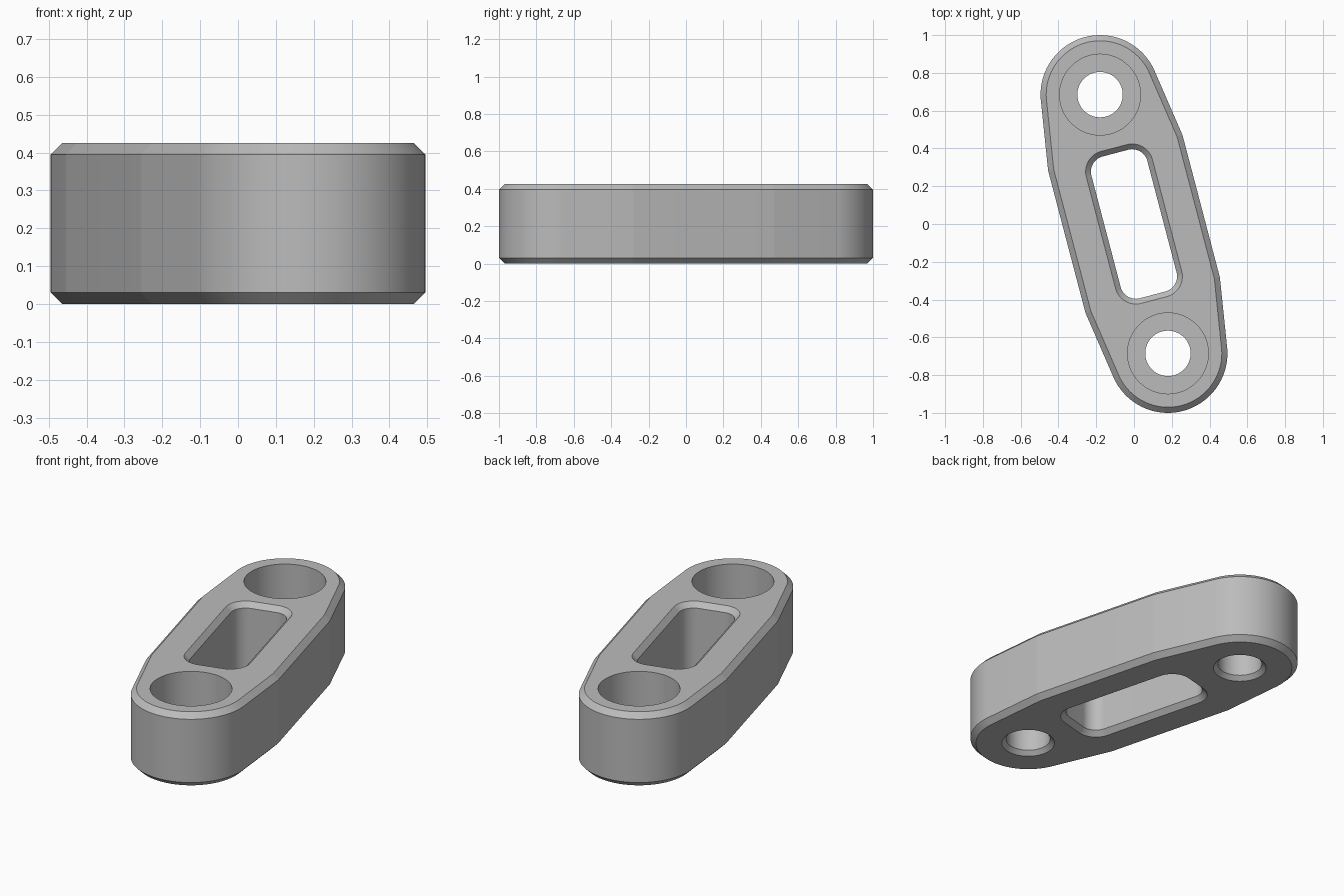
import bpy, bmesh, math
from mathutils import Vector, Matrix

cube = bpy.data.objects.get("Cube")
if cube:
    bpy.data.objects.remove(cube, do_unlink=True)

HEIGHT = 0.425
CHAMFER = 0.03
STEPS = 180
TILT = math.radians(14.7)
BOLT = 0.708          # distance of each bolt hole from the centre


def outline(discs, grow):
    """Points of the hull around (x, y, radius) discs, offset outward by grow."""
    points = []
    for i in range(STEPS):
        a = 2 * math.pi * i / STEPS
        d = Vector((math.cos(a), math.sin(a)))
        x, y, r = max(discs, key=lambda c: c[0] * d.x + c[1] * d.y + c[2])
        points.append(Vector((x, y)) + d * (r + grow))
    return points


def wall(bm, discs, levels):
    """Stack offset outlines at (grow, z) levels and join them with quads."""
    rings = [[bm.verts.new((p.x, p.y, z)) for p in outline(discs, grow)]
             for grow, z in levels]
    for low, high in zip(rings, rings[1:]):
        for i in range(STEPS):
            j = (i + 1) % STEPS
            bm.faces.new((low[i], low[j], high[j], high[i]))
    return rings[0], rings[-1]


def ring_edges(bm, ring):
    return [bm.edges.get((ring[i - 1], ring[i])) for i in range(STEPS)]


def four_corners(x, y, r):
    return [(sx * x, sy * y, r) for sx in (-1, 1) for sy in (-1, 1)]


bm = bmesh.new()
walls = []

# Outer body: two round ends and a wider waist, chamfered top and bottom
body = [(0, s * BOLT, 0.315) for s in (-1, 1)] + four_corners(0.268, 0.382, 0.1)
walls.append(wall(bm, body, [(-CHAMFER, 0), (0, CHAMFER),
                             (0, HEIGHT - CHAMFER), (-CHAMFER, HEIGHT)]))

# Central rounded slot with chamfered rims
slot = four_corners(0.07, 0.305, 0.083)
rim = 0.028
walls.append(wall(bm, slot, [(rim, 0), (0, rim), (0, HEIGHT - rim), (rim, HEIGHT)]))

# Counterbored bolt holes, chamfered underneath
for s in (-1, 1):
    floor = HEIGHT - 0.24
    walls.append(wall(bm, [(0, s * BOLT, 0.12)],
                      [(0.024, 0), (0, 0.024), (0, floor),
                       (0.094, floor), (0.094, HEIGHT)]))

# Flat bottom and top faces around the openings
for side, up in ((0, -1), (1, 1)):
    edges = [e for w in walls for e in ring_edges(bm, w[side])]
    bmesh.ops.triangle_fill(bm, edges=edges, use_beauty=True, normal=(0, 0, up))

bmesh.ops.recalc_face_normals(bm, faces=bm.faces)
bm.transform(Matrix.Rotation(TILT, 4, 'Z'))

mesh = bpy.data.meshes.new("link_plate")
bm.to_mesh(mesh)
bm.free()
plate = bpy.data.objects.new("link_plate", mesh)
bpy.context.collection.objects.link(plate)

# Plain metal grey
grey = bpy.data.materials.new("metal_grey")
grey.use_nodes = True
colour = (0.5, 0.5, 0.5, 1)
grey.diffuse_color = colour
grey.node_tree.nodes["Principled BSDF"].inputs["Base Color"].default_value = colour
mesh.materials.append(grey)

# Smooth curved walls, crisp chamfer edges
bpy.ops.object.select_all(action='DESELECT')
plate.select_set(True)
bpy.context.view_layer.objects.active = plate
bpy.ops.object.shade_smooth_by_angle(angle=math.radians(30))
